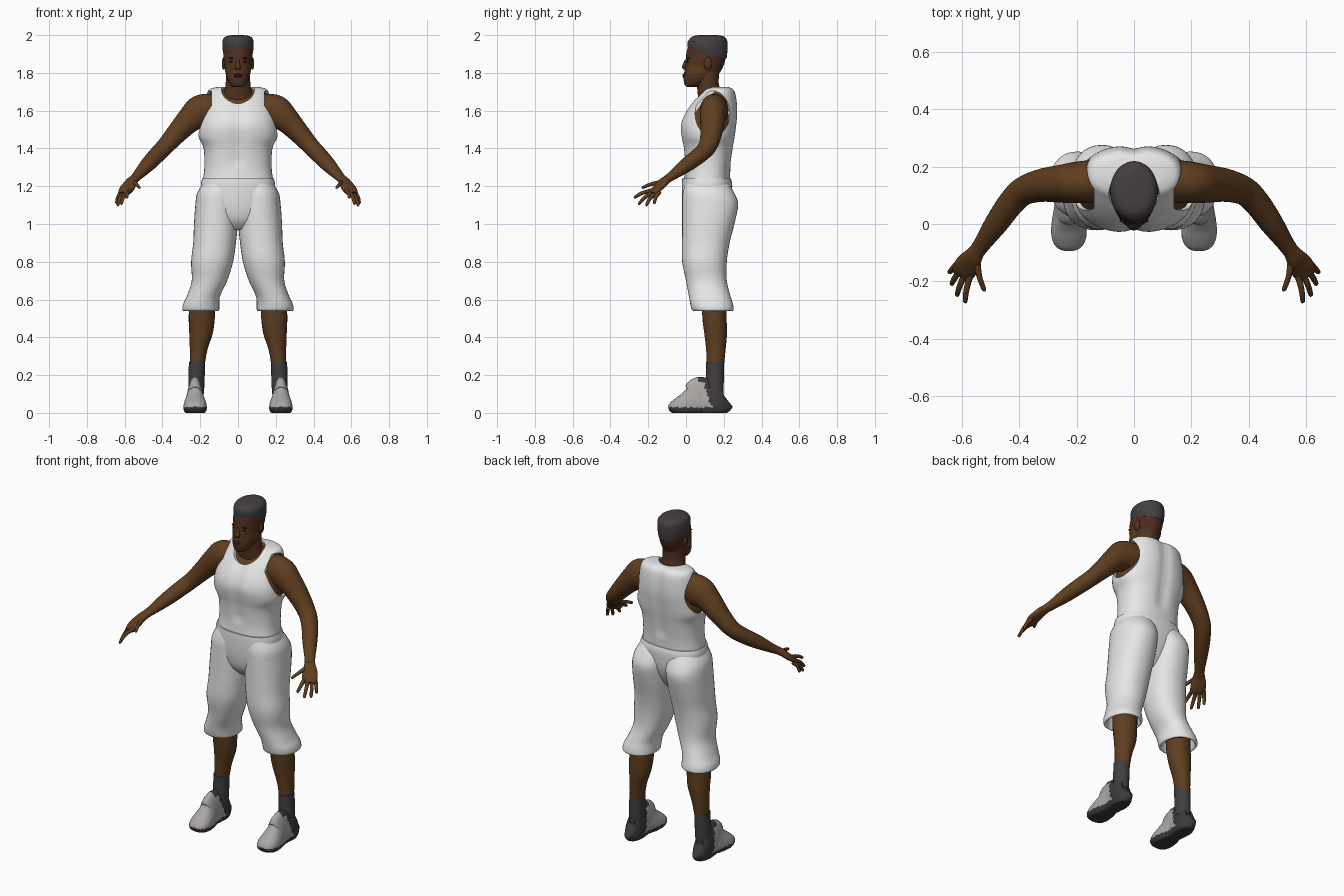
import bpy, bmesh, math
from mathutils import Vector

if "Cube" in bpy.data.objects:
    bpy.data.objects.remove(bpy.data.objects["Cube"])


def material(name, r, g, b):
    m = bpy.data.materials.new(name)
    m.use_nodes = True
    m.diffuse_color = (r, g, b, 1)
    node = m.node_tree.nodes["Principled BSDF"]
    node.inputs["Base Color"].default_value = (r, g, b, 1)
    node.inputs["Roughness"].default_value = 0.8
    return m


skin = material("brown skin", .115, .048, .014)
face = material("dark face skin", .085, .033, .014)
scalp = material("shaved scalp", .075, .024, .016)
hair_c = material("hair", .058, .050, .053)
cloth = material("white cloth", .80, .80, .80)
sock_c = material("sock grey", .055, .048, .049)
shoe_c = material("light shoe", .40, .385, .375)
sole_c = material("dark sole", .045, .040, .040)
lip_c = material("lips", .075, .022, .018)
eye_c = material("eye and brow", .012, .008, .007)


def shade(ob, angle=50):
    bpy.ops.object.select_all(action='DESELECT')
    ob.select_set(True)
    bpy.context.view_layer.objects.active = ob
    bpy.ops.object.shade_smooth_by_angle(angle=math.radians(angle))


def finish(name, bm, mats, rule=None):
    """Turn a bmesh into a shaded object, colouring faces by rule(centre)."""
    bmesh.ops.recalc_face_normals(bm, faces=bm.faces)
    if rule:
        for f in bm.faces:
            f.material_index = rule(f.calc_center_median())
    me = bpy.data.meshes.new(name)
    bm.to_mesh(me)
    bm.free()
    for m in mats:
        me.materials.append(m)
    ob = bpy.data.objects.new(name, me)
    bpy.context.collection.objects.link(ob)
    shade(ob)
    return ob


def spline(rings, steps):
    """Catmull-Rom interpolation of ring values."""
    out = []
    for i in range(len(rings) - 1):
        quad = [rings[max(i - 1, 0)], rings[i], rings[i + 1], rings[min(i + 2, len(rings) - 1)]]
        for s in range(steps):
            t = s / steps
            out.append([b + .5 * t * (c - a + t * (2*a - 5*b + 4*c - d + t * (3*(b - c) + d - a)))
                        for a, b, c, d in zip(*quad)])
    return out + [list(rings[-1])]


def loft(name, rings, mats, upright=True, power=2, n=28, steps=4, side=1, deform=None, rule=None):
    """Skin rings (x, y, z, width radius, depth radius); upright rings stay level."""
    rings = spline(rings, steps)
    bm = bmesh.new()
    loops = []
    for i, (x, y, z, a, b) in enumerate(rings):
        u, v = Vector((1, 0, 0)), Vector((0, 1, 0))
        if not upright:
            t = Vector(rings[min(i + 1, len(rings) - 1)][:3]) - Vector(rings[max(i - 1, 0)][:3])
            u = t.cross(Vector((0, 0, 1))).normalized()
            v = u.cross(t).normalized()
        loop = []
        for k in range(n):
            ang = math.tau * k / n
            c, s = math.cos(ang), math.sin(ang)
            c = math.copysign(abs(c) ** (2 / power), c)
            s = math.copysign(abs(s) ** (2 / power), s)
            p = Vector((x, y, z)) + u * max(a, .002) * c + v * max(b, .002) * s
            if deform:
                deform(p)
            p.x *= side
            loop.append(bm.verts.new(p))
        loops.append(loop)
    for lo, hi in zip(loops, loops[1:]):
        for k in range(n):
            bm.faces.new((lo[k], lo[(k + 1) % n], hi[(k + 1) % n], hi[k]))
    bm.faces.new(loops[0])
    bm.faces.new(loops[-1])
    return finish(name, bm, mats, rule)


def ball(name, centre, radii, mat):
    bm = bmesh.new()
    bmesh.ops.create_uvsphere(bm, u_segments=24, v_segments=14, radius=1)
    bmesh.ops.scale(bm, vec=radii, verts=bm.verts)
    bmesh.ops.translate(bm, vec=centre, verts=bm.verts)
    return finish(name, bm, [mat])


def rows(table, shrink=0):
    """Rows of (height, front y, back y, half width) to centred rings."""
    return [(0, (f + b) / 2, z - shrink / 2, w - shrink, (b - f) / 2 - shrink) for z, f, b, w in table]


# Vest with neck and arm openings over a skin torso
torso = [(1.225, -.012, .232, .187), (1.30, -.006, .236, .178), (1.40, -.014, .25, .182),
         (1.46, -.025, .26, .208), (1.52, -.03, .268, .206), (1.58, -.01, .274, .195),
         (1.64, .03, .272, .18), (1.69, .075, .264, .165), (1.715, .10, .25, .148), (1.725, .13, .23, .11)]


def spine_groove(p):
    if p.z > 1.3:
        p.y -= math.copysign(.012, p.y - .13) * math.exp(-(p.x / .03) ** 2)


loft("torso_skin", rows(torso[2:], .014), [skin], power=2.4, n=48)
vest = loft("vest", rows(torso), [cloth], power=2.4, n=64, deform=spine_groove)
cutters = [ball("neck_cutter", (0, .08, 1.745), (.095, .125, .115), cloth)]
for side in (1, -1):
    cutters.append(loft("arm_cutter", [(.14, .14, 1.585, .092, .12), (.35, .14, 1.585, .092, .12)],
                        [cloth], upright=False, steps=1, side=side))
bpy.context.view_layer.objects.active = vest
for c in cutters:
    mod = vest.modifiers.new(c.name, 'BOOLEAN')
    mod.operation, mod.solver, mod.object = 'DIFFERENCE', 'EXACT', c
    bpy.ops.object.select_all(action='DESELECT')
    vest.select_set(True)
    bpy.context.view_layer.objects.active = vest
    bpy.ops.object.modifier_apply(modifier=mod.name)
    bpy.data.objects.remove(c)
shade(vest)

# Shorts: waist and two wide legs with hollow hems
loft("shorts_waist", rows([(1.24, -.02, .238, .19), (1.2, -.022, .245, .197), (1.1, -.018, .235, .19),
                           (1.02, 0, .2, .13), (.97, .04, .16, .05)]), [cloth], power=2.4, n=40)
shorts_leg = [(.092, .11, 1.215, .095, .115), (.105, .12, 1.16, .112, .138), (.112, .128, 1.1, .114, .148),
              (.117, .118, 1.0, .116, .138), (.124, .105, .9, .113, .126), (.137, .098, .8, .111, .118),
              (.151, .108, .7, .094, .108), (.182, .125, .62, .088, .11), (.195, .136, .575, .096, .113),
              (.197, .142, .545, .097, .11), (.197, .142, .547, .083, .096), (.192, .138, .62, .074, .09)]

# Limb tables for the left side
arm = [(.13, .15, 1.605, .075, .085), (.2, .145, 1.592, .072, .09), (.255, .14, 1.553, .066, .07),
       (.32, .135, 1.485, .058, .056), (.385, .115, 1.412, .05, .046), (.43, .072, 1.365, .046, .043),
       (.48, .002, 1.312, .041, .038), (.53, -.07, 1.258, .03, .025), (.555, -.105, 1.235, .028, .02)]
palm = [(.545, -.09, 1.243, .026, .02), (.562, -.115, 1.226, .034, .02), (.58, -.14, 1.2, .042, .018),
        (.594, -.165, 1.177, .042, .015), (.602, -.18, 1.162, .034, .01)]
fingers = {"index_finger": ((.572, -.18, 1.178), (.59, -.276, 1.14)),
           "middle_finger": ((.59, -.175, 1.168), (.619, -.252, 1.105)),
           "ring_finger": ((.606, -.16, 1.165), (.638, -.212, 1.097)),
           "little_finger": ((.617, -.14, 1.17), (.645, -.17, 1.108)),
           "thumb": ((.55, -.12, 1.222), (.522, -.235, 1.192))}
shin = [(.188, .148, .62, .07, .066), (.192, .151, .5, .069, .064), (.196, .157, .42, .062, .06),
        (.209, .158, .33, .046, .051), (.217, .155, .24, .039, .045)]
sock = [(.217, .153, .27, .043, .048), (.219, .153, .2, .043, .048), (.222, .15, .1, .042, .048)]
shoe = [(.216, .115, .03, .018), (.206, .135, .0, .037), (.17, .148, -.02, .052), (.11, .165, -.02, .052),
        (.078, .192, -.02, .05), (.045, .145, -.02, .055), (0, .108, -.02, .062), (-.04, .083, -.015, .062),
        (-.07, .062, -.005, .052), (-.086, .046, .005, .036), (-.092, .034, .014, .018)]
shoe = [(.227, y, (top + low) / 2, w, (top - low) / 2) for y, top, low, w in shoe]


def shape_shoe(p):
    p.z = max(p.z, 0)
    p.x = .227 + (p.x - .227) * (1.05 - 2 * p.z)


for side, label in ((1, "left"), (-1, "right")):
    loft(label + "_shorts_leg", shorts_leg, [cloth], power=2.2, n=36, side=side)
    loft(label + "_arm", arm, [skin], upright=False, side=side)
    loft(label + "_palm", palm, [skin], upright=False, power=2.4, side=side)
    for finger, (base, tip) in fingers.items():
        a, b = Vector(base), Vector(tip)
        knuckle = a.lerp(b, .5) + Vector((.004, -.004, .005))
        r = .014 if finger == "thumb" else .0115
        loft(label + "_" + finger, [(*a, r, r), (*knuckle, .01, .01), (*a.lerp(b, .92), .008, .008),
                                    (*b, .003, .003)], [skin], upright=False, n=12, side=side)
    loft(label + "_shin", shin, [skin], side=side)
    loft(label + "_sock", sock, [sock_c], side=side)
    loft(label + "_shoe", shoe, [shoe_c, sole_c], upright=False, power=2.3, n=48, steps=5, side=side,
         deform=shape_shoe, rule=lambda c: int(c.z < .03 or c.y > .15 - .4 * c.z))

# Neck and head
loft("neck", [(0, .15, 1.62, .1, .08), (0, .14, 1.665, .088, .075), (0, .122, 1.71, .07, .062),
              (0, .115, 1.75, .065, .058), (0, .118, 1.82, .062, .06)], [face])


def head_colour(c):
    if abs(c.x) > .045 and 1.795 < c.z < 1.845 and c.y < .1:
        return 1
    return 2 if c.z > 1.895 or (c.y > .11 and c.z > 1.82) else 0


loft("head", rows([(1.725, .008, .06, .025), (1.735, -.006, .085, .04), (1.765, -.013, .14, .057),
                   (1.79, -.011, .17, .064), (1.83, -.006, .195, .071), (1.87, .0, .208, .076),
                   (1.91, .003, .213, .077), (1.96, .02, .205, .07)]),
     [face, skin, scalp], power=2.15, n=48, rule=head_colour)


def slant_hairline(p):
    if p.z < 1.96:
        p.z -= (p.y - .06) * .25


loft("hair", rows([(1.915, .01, .215, .078), (1.94, .008, .218, .082), (1.965, .012, .219, .083),
                   (1.983, .022, .212, .076), (1.995, .04, .195, .06), (2.0, .07, .165, .03)]),
     [hair_c], n=40, deform=slant_hairline)

# Facial features
loft("nose", [(0, .004, 1.872, .008, .008), (0, -.004, 1.85, .01, .011), (0, -.008, 1.83, .017, .014),
              (0, -.004, 1.819, .014, .01)], [face], n=16)
ball("upper_lip", (0, -.01, 1.79), (.024, .009, .006), lip_c)
ball("lower_lip", (0, -.01, 1.78), (.021, .009, .006), lip_c)
for side, label in ((1, "left"), (-1, "right")):
    ball(label + "_eye", (side * .031, .01, 1.86), (.013, .006, .005), eye_c)
    ball(label + "_brow", (side * .033, .012, 1.878), (.018, .008, .004), eye_c)
    ball(label + "_ear", (side * .076, .115, 1.85), (.01, .021, .033), face)
